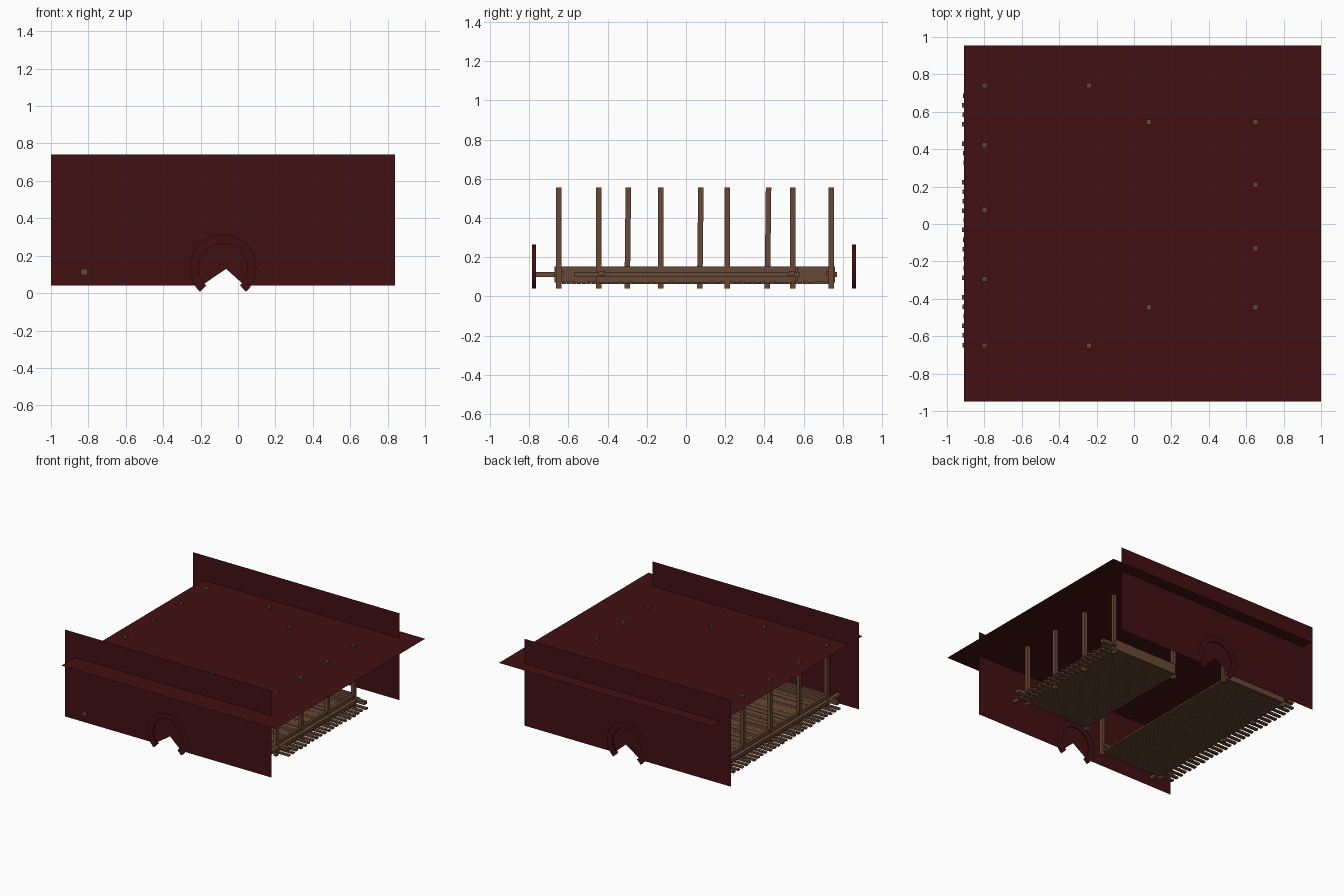
import bpy, bmesh, math, random
from mathutils import Matrix, Vector

random.seed(4)
cube = bpy.data.objects.get("Cube")
if cube:
    bpy.data.objects.remove(cube, do_unlink=True)


def material(name, rgb):
    m = bpy.data.materials.new(name)
    m.use_nodes = True
    m.diffuse_color = (*rgb, 1)
    m.node_tree.nodes["Principled BSDF"].inputs["Base Color"].default_value = (*rgb, 1)
    return m


RED = material("dark red", (0.055, 0.005, 0.006))
WOOD = material("brown wood", (0.14, 0.065, 0.035))


def finish(name, bm, mat):
    mesh = bpy.data.meshes.new(name)
    bm.to_mesh(mesh)
    bm.free()
    mesh.materials.append(mat)
    obj = bpy.data.objects.new(name, mesh)
    bpy.context.collection.objects.link(obj)
    return obj


def add_box(bm, x0, x1, y0, y1, z0, z1, lean=0):
    """Box between two corners; lean shifts the top along y."""
    centre = Vector((x0 + x1, y0 + y1, z0 + z1)) / 2
    size = Matrix.Diagonal((x1 - x0, y1 - y0, z1 - z0, 1))
    verts = bmesh.ops.create_cube(bm, size=1, matrix=Matrix.Translation(centre) @ size)["verts"]
    for v in verts:
        if v.co.z > centre.z:
            v.co.y += lean


HOLE_X, HOLE_Z = -0.08, 0.135
INNER, OUTER, HOLE = 0.13, 0.178, 0.15


def arc(radius, low, steps=40):
    """Points of the arch as (x, z), from its right foot over the top."""
    span = math.pi + 2 * low
    angles = [-low + span * i / steps for i in range(steps + 1)]
    return [(HOLE_X + radius * math.cos(a), HOLE_Z + radius * math.sin(a)) for a in angles]


# End walls: thin sheets with an arched opening
def end_wall(name, y):
    bottom, top, left, right = 0.04, 0.74, -1.0, 0.84
    low = math.asin((HOLE_Z - bottom) / HOLE)
    outline = [(left, bottom), (left, top), (right, top), (right, bottom)] + arc(HOLE, low)
    bm = bmesh.new()
    face = bm.faces.new([bm.verts.new((x, y, z)) for x, z in outline])
    bmesh.ops.triangulate(bm, faces=[face])
    finish(name, bm, RED)


# Horseshoe trim: flat band on both sides joined by an inner lining
def arch_trim(name, y):
    bm = bmesh.new()
    low = math.radians(46)
    loops = []
    for radius, dy in ((OUTER, -0.01), (INNER, -0.01), (INNER, 0.01), (OUTER, 0.01)):
        loops.append([bm.verts.new((x, y + dy, z)) for x, z in arc(radius, low)])
    for a, b in zip(loops, loops[1:]):
        for i in range(len(a) - 1):
            bm.faces.new((a[i], a[i + 1], b[i + 1], b[i]))
    finish(name, bm, RED)


for side, y in (("front", -0.775), ("back", 0.857)):
    end_wall(side + "_wall", y)
    arch_trim(side + "_arch_trim", y)

# Flat roof sheet
bm = bmesh.new()
corners = ((-0.91, -0.95), (1, -0.95), (1, 0.955), (-0.91, 0.955))
bm.faces.new([bm.verts.new((x, y, 0.54)) for x, y in corners])
finish("roof", bm, RED)


# Raised timber platform, open towards the central aisle
def platform(name, inner, outer, tip, y0, y1, post_rows, lean):
    out = 1 if outer > inner else -1

    # Floor planks, every second one reaching past the edge
    bm = bmesh.new()
    count = 2 * round((y1 - y0) / 0.052) + 1
    step = (y1 - y0) / count
    for i in range(count):
        end = tip - out * random.uniform(0, 0.012) if i % 2 == 0 else outer
        y = y0 + i * step
        a, b = sorted((inner, end))
        top = 0.076 + random.uniform(-0.002, 0.002)
        add_box(bm, a, b, y + 0.0008, y + step - 0.0008, 0.063, top)
    finish(name + "_floor_planks", bm, WOOD)

    # Posts along the outer edge and at the two aisle corners
    bm = bmesh.new()
    w = 0.014
    spots = [(outer, y, lean if 0 < k < len(post_rows) - 1 else 0)
             for k, y in enumerate(post_rows)]
    spots += [(inner, post_rows[0], 0), (inner, post_rows[-1], 0)]
    for x, y, tilt in spots:
        add_box(bm, x - w, x + w, y - w, y + w, 0.04, 0.555, tilt)
    finish(name + "_posts", bm, WOOD)

    # Low side boards on three sides
    bm = bmesh.new()
    a, b = sorted((inner, outer))
    t = 0.01
    add_box(bm, outer - t, outer + t, y0, y1, 0.07, 0.153)
    for y in (y0, y1):
        add_box(bm, a, b, y - t, y + t, 0.07, 0.153)
    finish(name + "_side_boards", bm, WOOD)

    # Crossing rails that overhang the outer corners
    bm = bmesh.new()
    t = 0.016
    x = outer + out * 0.022
    add_box(bm, x - t, x + t, y0 - 0.12, y1 + 0.02, 0.1, 0.125)
    a, b = sorted((inner, outer + out * 0.11))
    for y in (y0 + 0.02, y1 - 0.02):
        add_box(bm, a, b, y - t, y + t, 0.105, 0.13)
    finish(name + "_rails", bm, WOOD)


platform("left_platform", 0.08, 0.65, 0.77, -0.45, 0.56,
         (-0.445, -0.13, 0.21, 0.545), 0)
platform("right_platform", -0.24, -0.8, -0.92, -0.66, 0.75,
         (-0.65, -0.3, 0.07, 0.415, 0.74), 0.006)
